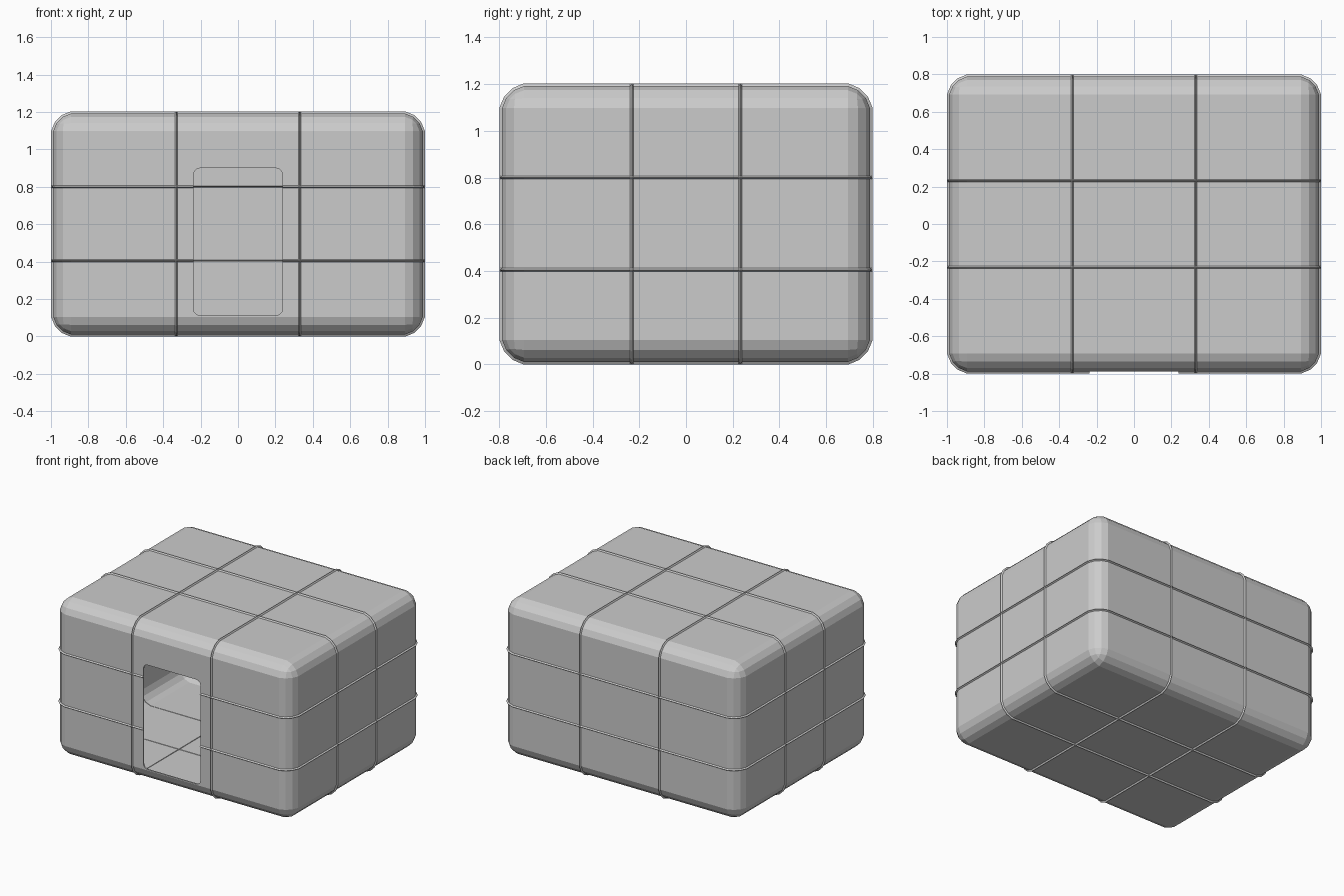
import bpy, bmesh, math
from mathutils import Vector

if "Cube" in bpy.data.objects:
    bpy.data.objects.remove(bpy.data.objects["Cube"])

# Outer shell: box with chamfer-like rounded edges
HX, HY, Z0, Z1 = 0.988, 0.788, 0.01, 1.192
RIDGE_W, RIDGE_H = 0.007, 0.011
bm = bmesh.new()
bmesh.ops.create_cube(bm, size=1)
for v in bm.verts:
    v.co = Vector((v.co.x * 2 * HX, v.co.y * 2 * HY,
                   Z0 if v.co.z < 0 else Z1))
bmesh.ops.bevel(bm, geom=bm.edges[:], offset=0.095, segments=3,
                profile=0.42, affect='EDGES')


def cut(faces, co, no):
    edges = {e for f in faces for e in f.edges}
    verts = {v for f in faces for v in f.verts}
    res = bmesh.ops.bisect_plane(bm, geom=list(faces) + list(edges) + list(verts),
                                 plane_co=co, plane_no=no, dist=1e-6)
    return [g for g in res['geom'] if isinstance(g, bmesh.types.BMFace)]


# Raised seams running round the shell in all three directions
seams = [(0, -0.33), (0, 0.33), (1, -0.232), (1, 0.232), (2, 0.405), (2, 0.80)]
for axis, pos in seams:
    no = Vector((0, 0, 0))
    no[axis] = 1
    for d in (-RIDGE_W, 0, RIDGE_W):
        cut(bm.faces[:], no * (pos + d), no)
bm.normal_update()
moves = [(v, v.normal.copy()) for v in bm.verts
         if any(abs(v.co[a] - p) < 1e-4 for a, p in seams)]
for v, n in moves:
    v.co += n * RIDGE_H

# Doorway: rounded rectangle cut through the front wall only
R = 0.035
outline = []
for cx, cz, start in ((0.238 - R, 0.90 - R, 0), (-0.238 + R, 0.90 - R, 90),
                      (-0.238 + R, 0.112 + R, 180), (0.238 - R, 0.112 + R, 270)):
    for i in range(4):
        a = math.radians(start + 30 * i)
        outline.append(Vector((cx + R * math.cos(a), 0, cz + R * math.sin(a))))
inside = [f for f in bm.faces
          if f.calc_center_median().y < -HY + 0.005 and abs(f.calc_center_median().x) < 0.32]
for i, p in enumerate(outline):
    q = outline[(i + 1) % len(outline)]
    d = (q - p).normalized()
    no = Vector((d.z, 0, -d.x))
    inside = [f for f in cut(inside, p, no)
              if (f.calc_center_median() - p).dot(no) < 0]
bmesh.ops.delete(bm, geom=inside, context='FACES')
bmesh.ops.recalc_face_normals(bm, faces=bm.faces[:])

me = bpy.data.meshes.new("panelled_shell")
bm.to_mesh(me)
bm.free()
shell = bpy.data.objects.new("panelled_shell", me)
bpy.context.collection.objects.link(shell)

# Thin wall thickness
solid = shell.modifiers.new("wall", 'SOLIDIFY')
solid.thickness = 0.01
solid.offset = -1
